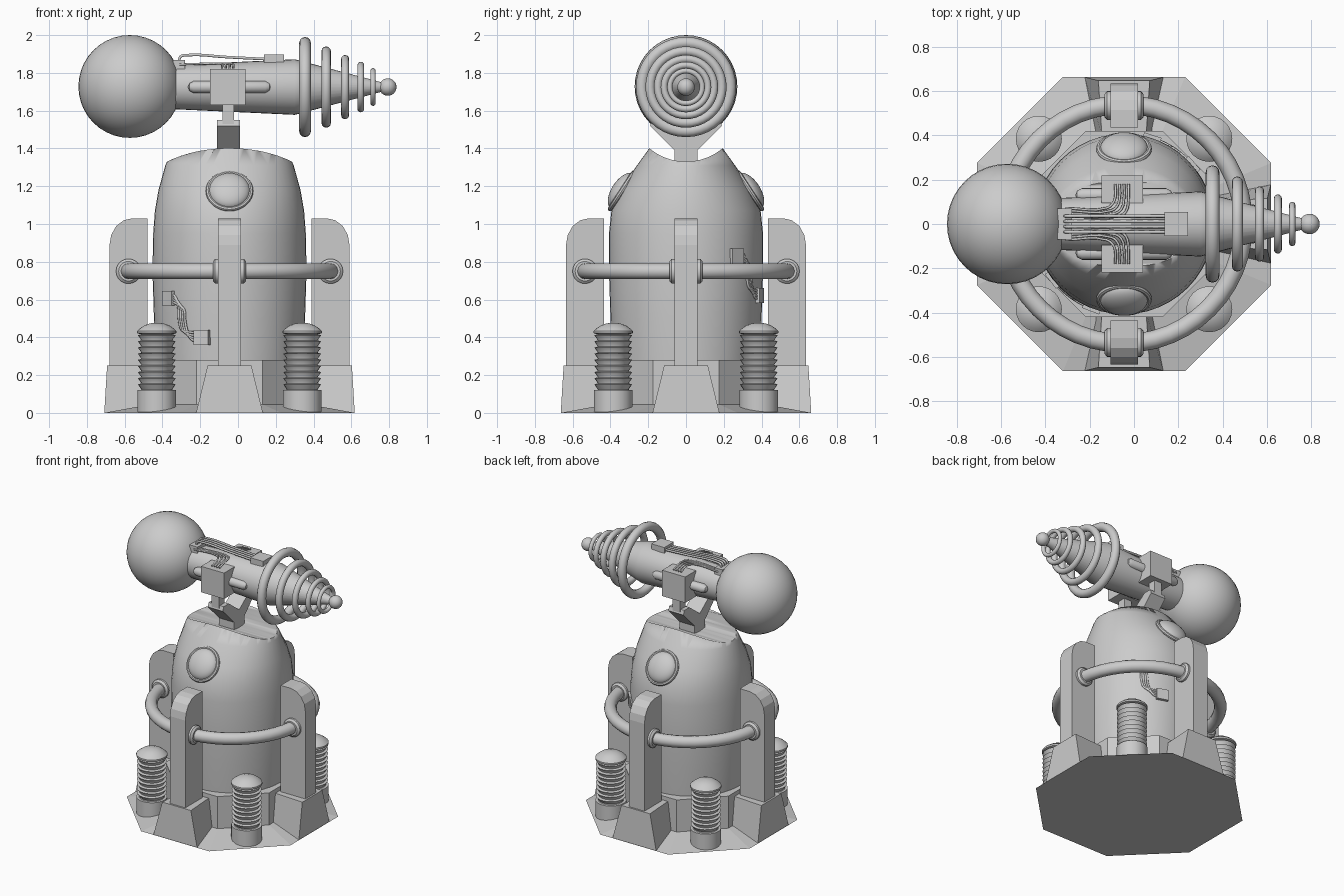
import bpy, bmesh
from math import sin, cos, pi, radians, sqrt, tan
from mathutils import Vector, Matrix

if "Cube" in bpy.data.objects:
    bpy.data.objects.remove(bpy.data.objects["Cube"])

CX = -0.045          # axis of the base and body
AX = 1.725           # height of the gun axis


def finish(ob, smooth=True):
    bm = bmesh.new()
    bm.from_mesh(ob.data)
    bmesh.ops.recalc_face_normals(bm, faces=bm.faces)
    bm.to_mesh(ob.data)
    bm.free()
    if smooth:
        bpy.ops.object.select_all(action='DESELECT')
        bpy.context.view_layer.objects.active = ob
        ob.select_set(True)
        bpy.ops.object.shade_smooth_by_angle(angle=radians(35))
    return ob


def loft(name, rings, mat=Matrix(), smooth=True, closed=False):
    """Skin a list of equal-length vertex rings; cap the ends unless closed."""
    n, m = len(rings[0]), len(rings)
    verts = [mat @ Vector(p) for r in rings for p in r]
    faces = [(i * n + j, i * n + (j + 1) % n, (i + 1) % m * n + (j + 1) % n, (i + 1) % m * n + j)
             for i in range(m if closed else m - 1) for j in range(n)]
    if not closed:
        faces += [tuple(range(n))[::-1], tuple(range((m - 1) * n, m * n))]
    me = bpy.data.meshes.new(name)
    me.from_pydata(verts, [], faces)
    ob = bpy.data.objects.new(name, me)
    bpy.context.collection.objects.link(ob)
    return finish(ob, smooth)


def ellipse(rx, ry, z, n, off=0.0):
    return [(rx * cos(2 * pi * (k + off) / n), ry * sin(2 * pi * (k + off) / n), z) for k in range(n)]


def lathe(name, prof, mat=Matrix(), n=32, off=0.0, smooth=True):
    return loft(name, [ellipse(r, r, z, n, off) for r, z in prof], mat, smooth)


def torus(name, R, r, mat=Matrix(), n=48, m=12):
    return loft(name, [ellipse(R + r * cos(2 * pi * k / m), R + r * cos(2 * pi * k / m),
                               r * sin(2 * pi * k / m), n) for k in range(m)], mat, closed=True)


def ball(name, r, mat=Matrix(), n=32):
    return lathe(name, [(max(r * sin(pi * k / 20), 1e-4), -r * cos(pi * k / 20)) for k in range(21)], mat, n)


def rect(x0, x1, y0, y1, z):
    return [(x0, y0, z), (x1, y0, z), (x1, y1, z), (x0, y1, z)]


def box(name, lo, hi, mat=Matrix()):
    return loft(name, [rect(lo[0], hi[0], lo[1], hi[1], z) for z in (lo[2], hi[2])], mat, False)


def tube(name, paths, r):
    """Bundle of smooth cables through the given points."""
    cu = bpy.data.curves.new(name, 'CURVE')
    cu.dimensions = '3D'
    cu.bevel_depth = r
    cu.bevel_resolution = 1
    cu.use_fill_caps = True
    for pts in paths:
        sp = cu.splines.new('BEZIER')
        sp.resolution_u = 4
        sp.bezier_points.add(len(pts) - 1)
        for b, p in zip(sp.bezier_points, pts):
            b.co = p
            b.handle_left_type = b.handle_right_type = 'AUTO'
    ob = bpy.data.objects.new(name, cu)
    bpy.context.collection.objects.link(ob)


def T(x, y, z):
    return Matrix.Translation((x, y, z))


def R(deg, axis):
    return Matrix.Rotation(radians(deg), 4, axis)


C = T(CX, 0, 0)
oct_k = 1 / cos(pi / 8)

# Octagonal floor plate and pedestal
lathe("base_plate", [(0.665 * oct_k, 0), (0.42 * oct_k, 0.045)], C, 8, 0.5, False)
lathe("pedestal", [(0.42 * oct_k, 0.02), (0.42 * oct_k, 0.28)], C, 8, 0.5, False)

# Body: round below, flattened front and back at the top, channel cut along x
levels = [(0.385, 0.385, 0.27), (0.40, 0.40, 0.5), (0.408, 0.408, 0.75), (0.404, 0.408, 0.95),
          (0.395, 0.395, 1.07), (0.376, 0.345, 1.18), (0.34, 0.26, 1.31), (0.30, 0.195, 1.40), (0.26, 0.15, 1.46)]
body = loft("body", [ellipse(a, b, z, 48) for a, b, z in levels], C)
cutter = lathe("channel_cutter", [(0.30, -1), (0.30, 1)], T(CX, 0, 1.63) @ R(90, 'Y'), 48)
mod = body.modifiers.new("channel", 'BOOLEAN')
mod.operation, mod.solver, mod.object = 'DIFFERENCE', 'EXACT', cutter
bpy.ops.object.select_all(action='DESELECT')
bpy.context.view_layer.objects.active = body
body.select_set(True)
while body.modifiers[0] != mod:
    bpy.ops.object.modifier_move_to_index(modifier=mod.name, index=0)
bpy.ops.object.modifier_apply(modifier=mod.name)
bpy.data.objects.remove(cutter)

# Domed windows front and back
for side, a in (("front", 0), ("back", 180)):
    m = C @ R(a, 'Z') @ T(0, -0.34, 1.175) @ R(57, 'X')
    ball(side + "_window", 0.108, m @ Matrix.Diagonal((1, 1, 0.5, 1)))
    torus(side + "_window_rim", 0.113, 0.013, m, 32, 8)

# Four fins, feet, and collars where the hoop enters the fins
fin = [(0.435, 0.2), (0.635, 0.2), (0.635, 0.89)]
fin += [(0.515 + 0.12 * cos(radians(t)), 0.89 + 0.14 * sin(radians(t))) for t in (22, 45, 68, 90)]
fin += [(0.435, 1.03)]
for i in range(4):
    m = C @ R(90 * i, 'Z')
    loft(f"fin_{i}", [[(x, y, z) for x, z in fin] for y in (-0.062, 0.062)], m, False)
    foot = [[(0.40, -0.13, 0), (0.663, -0.177, 0), (0.663, 0.177, 0), (0.40, 0.13, 0)],
            [(0.40, -0.10, 0.25), (0.648, -0.116, 0.25), (0.648, 0.116, 0.25), (0.40, 0.10, 0.25)]]
    loft(f"foot_{i}", foot, m, False)
    for s in (-1, 1):
        lathe(f"hoop_collar_{i}_{s}", [(0.066, -0.02), (0.066, 0.008), (0.052, 0.02)],
              m @ T(0.535, s * 0.068, 0.75) @ R(-90 * s, 'X'), 20)

# Hoop around the body
torus("hoop", 0.54, 0.042, C @ T(0, 0, 0.75), 48, 12)

# Four ribbed canisters on the diagonals
prof = [(0.103, 0.005), (0.103, 0.12), (0.085, 0.12)]
for k in range(9):
    z = 0.125 + k * 0.0325
    prof += [(0.082, z), (0.100, z + 0.026), (0.082, z + 0.031)]
prof += [(0.104, 0.422), (0.104, 0.434), (0.09, 0.447), (0.065, 0.464), (0.035, 0.474), (0.001, 0.477)]
for i in range(4):
    lathe(f"canister_{i}", prof, C @ R(45 + 90 * i, 'Z') @ T(0.385 * sqrt(2), 0, 0), 24)

# Gun: rear sphere, barrel with cone, tip ball, shrinking rings
G = T(0, 0, AX) @ R(90, 'Y')
ball("rear_sphere", 0.272, T(-0.573, 0, 1.728), 40)
lathe("barrel", [(0.115, -0.40), (0.118, -0.32), (0.147, 0.30), (0.142, 0.32), (0.02, 0.78)], G)
ball("tip_ball", 0.046, T(0.793, 0, AX), 20)
for i, (x, ro, r) in enumerate([(0.355, 0.265, 0.031), (0.467, 0.215, 0.025), (0.567, 0.17, 0.021),
                                (0.65, 0.134, 0.018), (0.715, 0.1, 0.014)]):
    torus(f"gun_ring_{i}", ro - r, r, T(x, 0, AX) @ R(90, 'Y'), 40, 12)

# Yoke: forked stem with necks up to the side blocks
yoke = [(-0.06, 1.25), (0.06, 1.25), (0.06, 1.39), (0.19, 1.52), (0.18, 1.55), (0.12, 1.55), (0, 1.46),
        (-0.12, 1.55), (-0.18, 1.55), (-0.19, 1.52), (-0.06, 1.39)]
loft("yoke", [[(x, y, z) for y, z in yoke] for x in (-0.112, 0.01)], smooth=False)
for s, side in ((-1, "front"), (1, "back")):
    yc = s * 0.157
    box(side + "_yoke_neck", (-0.083, yc - 0.03, 1.52), (-0.022, yc + 0.03, 1.65))
    box(side + "_yoke_block", (-0.147, yc - 0.062, 1.63), (0.04, yc + 0.062, 1.82))
    # Capsule bar along the barrel side
    cap = [(0.001, -0.22), (0.02, -0.212), (0.032, -0.19), (0.032, 0.19), (0.02, 0.212), (0.001, 0.22)]
    lathe(side + "_barrel_bar", cap, T(CX, s * 0.13, AX) @ R(90, 'Y'), 16)
    # Cables from the block, over the barrel, back to the rear plug
    paths = []
    for k in range(4):
        x, y = -0.085 + 0.02 * k, s * (0.072 - 0.012 * (3 - k) * -1 - 0.036)
        paths.append([(x, s * 0.18, 1.825), (x, s * 0.12, 1.845), (x - 0.012, y + s * 0.02, 1.85),
                      (x - 0.04, y, 1.85), (-0.31, y, 1.845)])
    tube(side + "_block_cables", paths, 0.006)

# Top plug, rear plug and the cables between them
box("top_plug", (0.138, -0.055, 1.855), (0.243, 0.055, 1.897))
box("rear_plug", (-0.345, -0.07, 1.815), (-0.28, 0.07, 1.868))
tube("top_cables", [[(0.15, y, 1.873), (-0.05, y, 1.883), (-0.27, y, 1.894), (-0.305, y, 1.885), (-0.312, y, 1.86)]
                    for y in (-0.036, -0.012, 0.012, 0.036)], 0.008)

# Cable runs on the body: two plugs joined by an S of four strands
for name, a0, z0 in (("front", 218, 0.607), ("rear", 41, 0.83)):
    def on_body(a, z, r=0.408):
        return (CX + r * cos(radians(a)), r * sin(radians(a)), z)
    for tag, a, z in (("upper", a0, z0), ("lower", a0 + 31, z0 - 0.208)):
        box(f"{name}_{tag}_plug", (-0.03, -0.041, -0.039), (0.022, 0.041, 0.039),
            T(*on_body(a, z, 0.40)) @ R(a, 'Z'))
    strands = []
    for k in range(4):
        o = (k - 1.5) * 0.014
        d = -o * 130
        strands.append([on_body(a0 + da, z0 + dz) for da, dz in (
            (4, -o), (8 - d * 0.5, -0.01 - o), (13 - d, -0.05 - o * 0.5), (14 - d, -0.12),
            (17 - d, -0.18 - o * 0.5), (22 - d * 0.5, -0.2 - o), (28, -0.205 - o))])
    tube(name + "_body_cables", strands, 0.007)
